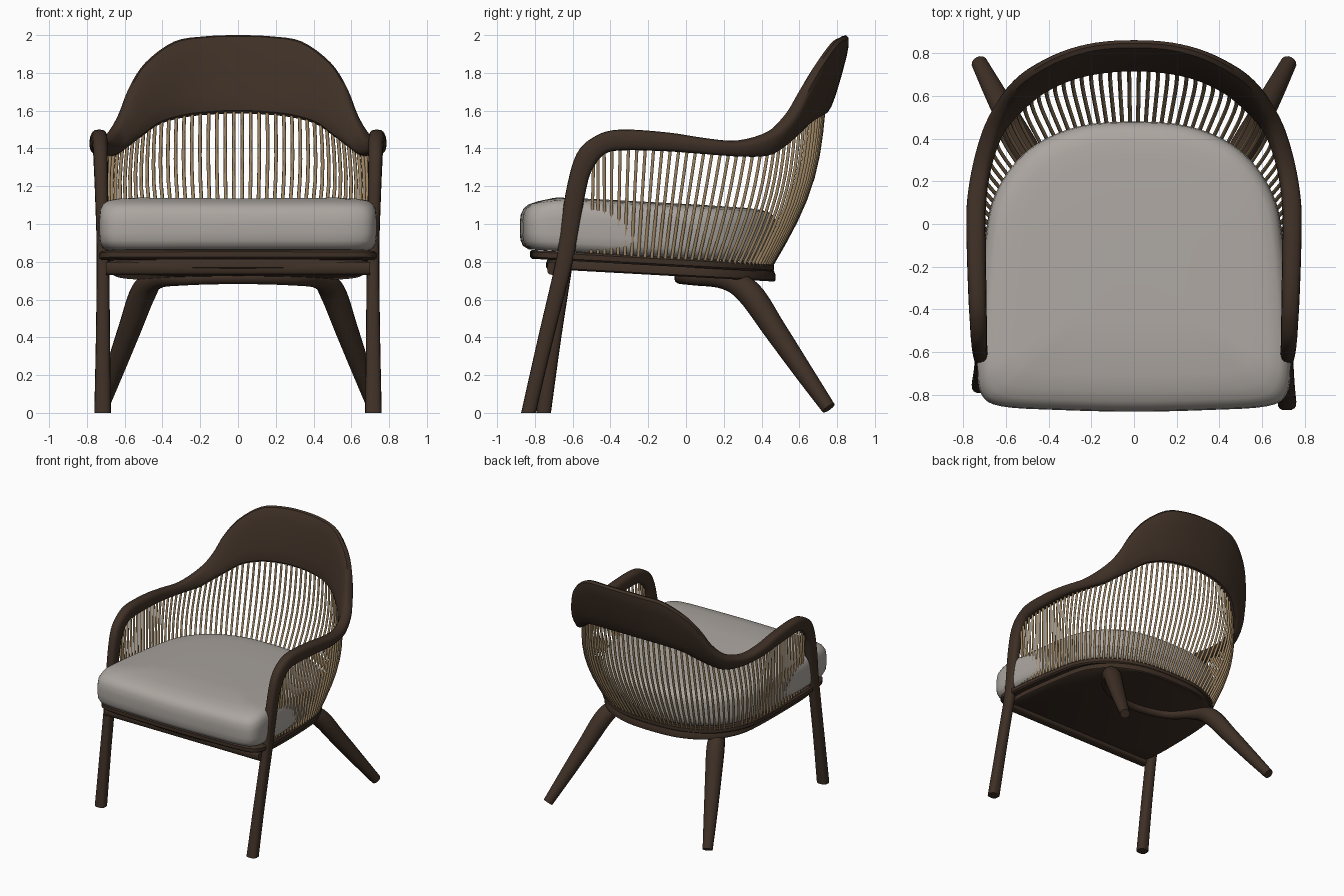
import bpy, bmesh, math
from mathutils import Vector

if "Cube" in bpy.data.objects:
    bpy.data.objects.remove(bpy.data.objects["Cube"])


def material(name, rgb):
    m = bpy.data.materials.new(name)
    m.diffuse_color = (*rgb, 1)
    m.use_nodes = True
    m.node_tree.nodes["Principled BSDF"].inputs["Base Color"].default_value = m.diffuse_color
    return m


WOOD = material("dark walnut", (0.048, 0.029, 0.019))
CORD = material("tan cord", (0.34, 0.235, 0.125))
FABRIC = material("grey fabric", (0.41, 0.38, 0.35))


def spline(pts, steps, closed=False):
    """Catmull-Rom through tuples of any length."""
    n, out = len(pts), []
    for i in range(n if closed else n - 1):
        idx = [(i + k) % n if closed else min(max(i + k, 0), n - 1) for k in (-1, 0, 1, 2)]
        a, b, c, d = (pts[j] for j in idx)
        for s in range(steps):
            t = s / steps
            out.append(tuple(0.5 * (2 * q + (r - p) * t + (2 * p - 5 * q + 4 * r - w) * t * t
                                    + (3 * q - p - 3 * r + w) * t ** 3)
                             for p, q, r, w in zip(a, b, c, d)))
    if not closed:
        out.append(tuple(pts[-1]))
    return out


def resample(pts, fracs):
    """Points at given fractions of a polyline's length."""
    pts = [Vector(p) for p in pts]
    acc = [0.0]
    for a, b in zip(pts, pts[1:]):
        acc.append(acc[-1] + (b - a).length)
    out = []
    for f in fracs:
        d = f * acc[-1]
        i = max(k for k in range(len(pts) - 1) if acc[k] <= d)
        out.append(pts[i].lerp(pts[i + 1], (d - acc[i]) / max(acc[i + 1] - acc[i], 1e-9)))
    return out


def add_loft(bm, rings):
    vs = [[bm.verts.new(p) for p in r] for r in rings]
    m = len(vs[0])
    for a, b in zip(vs, vs[1:]):
        for j in range(m):
            bm.faces.new((a[j], a[(j + 1) % m], b[(j + 1) % m], b[j]))
    bm.faces.new(vs[0][::-1])
    bm.faces.new(vs[-1])


def finish(bm, name, mat, angle=40):
    bmesh.ops.recalc_face_normals(bm, faces=bm.faces[:])
    me = bpy.data.meshes.new(name)
    bm.to_mesh(me)
    bm.free()
    me.materials.append(mat)
    ob = bpy.data.objects.new(name, me)
    bpy.context.collection.objects.link(ob)
    bpy.ops.object.select_all(action='DESELECT')
    ob.select_set(True)
    bpy.context.view_layer.objects.active = ob
    bpy.ops.object.shade_smooth_by_angle(angle=math.radians(angle))
    return ob


def section(c, u, n, sides, power=1.0):
    ring = []
    for k in range(sides):
        a = 2 * math.pi * k / sides
        ca, sa = math.cos(a), math.sin(a)
        ring.append(c + u * math.copysign(abs(ca) ** power, ca)
                    + n * math.copysign(abs(sa) ** power, sa))
    return ring


def tangent(pts, i):
    return (pts[min(i + 1, len(pts) - 1)] - pts[max(i - 1, 0)]).normalized()


def tube(bm, pts, radii, sides, ref):
    rings = []
    for i, p in enumerate(pts):
        t = tangent(pts, i)
        n = t.cross(ref).normalized()
        rings.append(section(p, n.cross(t) * radii[i], n * radii[i], sides))
    add_loft(bm, rings)


# Front legs, arms and crest: one continuous rail.
# Each station: lower/inner edge xyz, upper/outer edge xyz, thickness
half = [
    (.717, -.755, 0, .717, -.833, 0, .088),
    (.715, -.68, .4, .715, -.763, .4, .075),
    (.715, -.59, .84, .715, -.683, .84, .066),
    (.722, -.535, 1.15, .722, -.64, 1.15, .07),
    (.727, -.50, 1.28, .727, -.58, 1.37, .075),
    (.73, -.43, 1.37, .73, -.48, 1.465, .08),
    (.733, -.33, 1.39, .735, -.35, 1.50, .085),
    (.737, -.1, 1.385, .742, -.1, 1.485, .09),
    (.735, .1, 1.37, .742, .1, 1.455, .09),
    (.70, .28, 1.36, .72, .28, 1.44, .085),
    (.645, .42, 1.365, .675, .45, 1.49, .085),
    (.58, .50, 1.41, .625, .56, 1.59, .085),
    (.50, .575, 1.47, .575, .635, 1.725, .08),
    (.41, .64, 1.53, .49, .71, 1.855, .078),
    (.28, .695, 1.565, .34, .79, 1.965, .075),
    (.14, .722, 1.58, .18, .835, 1.993, .073),
    (0, .73, 1.585, 0, .847, 2.0, .072)]
mirror = [(-s[0], s[1], s[2], -s[3], s[4], s[5], s[6]) for s in half[-2::-1]]
STEPS = 4
stations = spline(half + mirror, STEPS)
low = [Vector(s[0:3]) for s in stations]
top = [Vector(s[3:6]) for s in stations]
mid = [(a + b) / 2 for a, b in zip(low, top)]
rings = []
for i, s in enumerate(stations):
    u = (top[i] - low[i]) / 2
    n = tangent(mid, i).cross(u).normalized() * s[6] / 2
    ring = section(mid[i], u, n, 16, 0.7)
    for p in ring:  # the feet are slightly skewed, right one forward
        p.y -= math.copysign(.04, p.x) * max(0, 1 - p.z / .8)
    rings.append(ring)
for r in (rings[0], rings[-1]):
    for p in r:
        p.z = 0
bm = bmesh.new()
add_loft(bm, rings)
finish(bm, "frame_rail", WOOD)

# Seat outline shared by cushion and boards
edge = [(0, -.88), (.35, -.872), (.62, -.855), (.715, -.80), (.735, -.66), (.725, -.4),
        (.70, -.1), (.665, .1), (.58, .26), (.45, .38), (.25, .46), (0, .48)]
outline = spline(edge + [(-x, y) for x, y in edge[-2:0:-1]], 4, True)


def tilt(y):
    return -.055 * (y + .8)


def slab(name, mat, layers, sx, y0, y1, crown=0, angle=40):
    """Stack of scaled outlines; y range remapped to y0..y1."""
    bm, rings = bmesh.new(), []
    yc = (y0 + y1) / 2
    for f, z in layers:
        ring = []
        for x, y in outline:
            yy = y0 + (y + .88) / 1.36 * (y1 - y0)
            yy = yc + (yy - yc) * f
            drop = crown * max(0, -.68 - yy) if z > 1 else 0
            ring.append(Vector((x * f * sx, yy, z + tilt(yy) - drop)))
        rings.append(ring)
    add_loft(bm, rings)
    finish(bm, name, mat, angle)


slab("seat_cushion", FABRIC,
     [(.5, .862), (.93, .864), (.975, .88), (.995, .91), (1, .95), (1, 1.04), (.993, 1.085),
      (.97, 1.115), (.93, 1.133), (.86, 1.142), (.75, 1.147), (.4, 1.15), (.1, 1.15)],
     1, -.88, .48, .2, 60)
slab("seat_board_upper", WOOD, [(.985, .815), (1, .825), (1, .852), (.985, .862)], 1, -.825, .465)
slab("seat_board_lower", WOOD, [(.985, .765), (1, .773), (1, .80), (.985, .82)], .94, -.74, .475)

# Front stretcher between the front legs
bm = bmesh.new()
rings = [section(Vector((x, -.695, .765)), Vector((0, 0, .035)), Vector((0, .04, 0)), 16, .6)
         for x in (-.70, .70)]
add_loft(bm, rings)
finish(bm, "front_stretcher", WOOD)

# Rear legs joined by an arch under the seat (x, y, z, radius)
arch = [(.725, .755, .025, .038), (.655, .62, .22, .05), (.575, .47, .44, .061),
        (.50, .33, .64, .068), (.43, .20, .705, .05), (.28, .04, .71, .035), (0, -.03, .715, .033)]
path = spline(arch + [(-x, y, z, r) for x, y, z, r in arch[-2::-1]], 5)
bm = bmesh.new()
tube(bm, [Vector(p[:3]) for p in path], [p[3] for p in path], 14, Vector((0, 0, 1)))
finish(bm, "rear_legs", WOOD)

# Cord spindles from the seat edge to the rail, bowed outwards at the back
COUNT = 40
fracs = [(i + .5) / COUNT for i in range(COUNT)]
base = spline([(.70, -.52), (.705, -.3), (.69, -.1), (.65, .1), (.57, .25),
               (.44, .365), (.24, .435), (0, .452)], 6)
bottoms = resample([(x, y, .845 + tilt(y)) for x, y in base], fracs)
tops = resample(low[4 * STEPS:16 * STEPS + 1], fracs)
bm = bmesh.new()
for side in (1, -1):
    for b, t in zip(bottoms, tops):
        out = Vector((t.x, t.y, 0)).normalized() * .065 * min(1, max(0, (t.y + .1) / .7))
        pts = []
        for k in range(8):
            f = k / 7
            p = b.lerp(t + Vector((0, 0, .015)), f) + out * math.sin(math.pi * f)
            pts.append(Vector((p.x * side, p.y, p.z)))
        tube(bm, pts, [.0095] * 8, 6, Vector((1, 0, 0)))
finish(bm, "back_spindles", CORD, 70)
